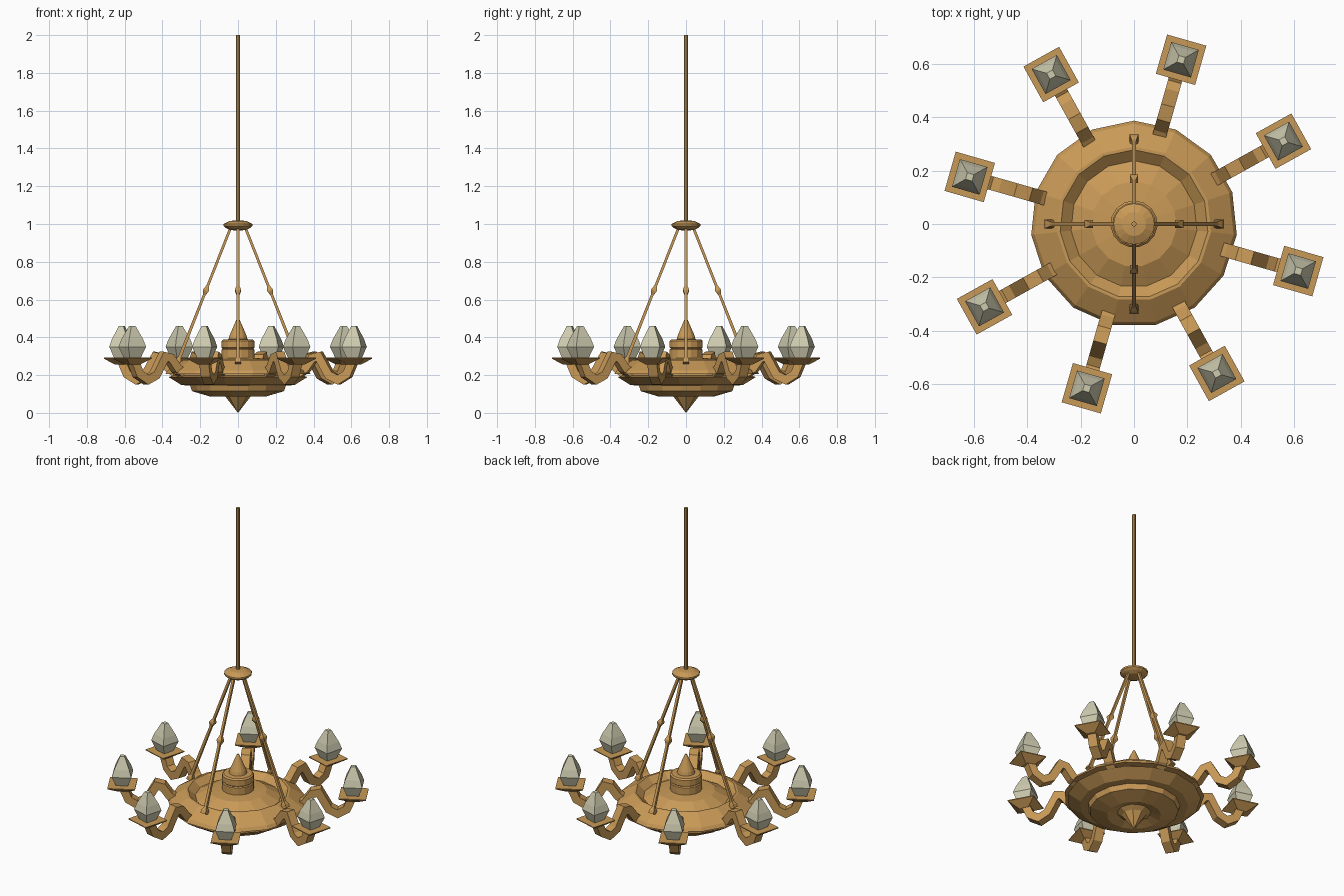
import bpy, bmesh, math
from mathutils import Vector, Matrix

if "Cube" in bpy.data.objects:
    bpy.data.objects.remove(bpy.data.objects["Cube"])


def material(name, color):
    m = bpy.data.materials.new(name)
    m.diffuse_color = color
    m.use_nodes = True
    m.node_tree.nodes["Principled BSDF"].inputs["Base Color"].default_value = m.diffuse_color
    return m


BRONZE = material("bronze", (0.58, 0.32, 0.095, 1))
GLASS = material("frosted_glass", (0.62, 0.60, 0.43, 1))


def finish(name, bm, mat, matrix):
    bmesh.ops.recalc_face_normals(bm, faces=bm.faces)
    me = bpy.data.meshes.new(name)
    bm.to_mesh(me)
    bm.free()
    me.materials.append(mat)
    ob = bpy.data.objects.new(name, me)
    ob.matrix_world = matrix
    bpy.context.collection.objects.link(ob)
    return ob


def lathe(name, profile, sides, start=0.0, mat=BRONZE, matrix=Matrix()):
    """Revolve (radius, z) points; both ends are closed."""
    bm = bmesh.new()
    rings = []
    for r, z in profile:
        if r == 0:
            rings.append([bm.verts.new((0, 0, z))] * sides)
        else:
            angles = [math.radians(start) + math.tau * i / sides for i in range(sides)]
            rings.append([bm.verts.new((r * math.cos(a), r * math.sin(a), z)) for a in angles])
    for lo, hi in zip(rings, rings[1:]):
        for i in range(sides):
            j = (i + 1) % sides
            bm.faces.new(dict.fromkeys((lo[i], lo[j], hi[j], hi[i])))
    for ring in (rings[0], rings[-1]):
        if ring[0] is not ring[1]:
            bm.faces.new(ring)
    return finish(name, bm, mat, matrix)


def sweep(name, path, width, thick, matrix):
    """Sweep a rectangle along an (x, z) path with mitred corners."""
    bm = bmesh.new()
    pts = [Vector(p) for p in path]
    rings = []
    for i, p in enumerate(pts):
        a = (p - pts[i - 1]).normalized() if i else (pts[1] - p).normalized()
        b = (pts[i + 1] - p).normalized() if i < len(pts) - 1 else a
        t = (a + b).normalized()
        n = Vector((-t.y, t.x)) * thick / 2 / max(0.5, t.dot(a))
        rings.append([bm.verts.new((p.x + s * n.x, w * width / 2, p.y + s * n.y))
                      for s, w in ((1, 1), (1, -1), (-1, -1), (-1, 1))])
    for lo, hi in zip(rings, rings[1:]):
        for i in range(4):
            j = (i + 1) % 4
            bm.faces.new((lo[i], lo[j], hi[j], hi[i]))
    bm.faces.new(rings[0])
    bm.faces.new(rings[-1])
    return finish(name, bm, BRONZE, matrix)


# Central dish: recessed underside, two-tier rim, inner lip and dome
lathe("dish", [(0, 0.135), (0.15, 0.087), (0.245, 0.115), (0.255, 0.145),
               (0.30, 0.147), (0.37, 0.19), (0.345, 0.198), (0.345, 0.205),
               (0.387, 0.205), (0.375, 0.225), (0.29, 0.28), (0.278, 0.28),
               (0.237, 0.245), (0.16, 0.285), (0, 0.30)], 15, 90)

# Pointed finial underneath
lathe("bottom_finial", [(0, 0), (0.068, 0.088), (0.10, 0.108), (0.19, 0.135), (0, 0.14)], 8)

# Hub and spike on top of the dish
lathe("hub", [(0.088, 0.27), (0.088, 0.335), (0.082, 0.34), (0.088, 0.345),
              (0.088, 0.38), (0.08, 0.388), (0.05, 0.39), (0.045, 0.41),
              (0.008, 0.495), (0, 0.505)], 15, 90)

# Canopy and hanging pole
lathe("canopy", [(0, 0.965), (0.04, 0.968), (0.065, 0.98), (0.077, 0.99),
                 (0.077, 1.0), (0.045, 1.016), (0, 1.02)], 16)
lathe("pole", [(0.010, 1.0), (0.010, 2.0)], 8)

# Four suspension rods with a middle knot and flared foot
foot, top = Vector((0.322, 0, 0.262)), Vector((0.04, 0, 0.978))
axis = top - foot
L = axis.length
tilt = Matrix.Translation(foot) @ Matrix.Rotation(math.atan2(axis.x, axis.z), 4, 'Y')
mid = L * 0.54
for k in range(4):
    lathe(f"suspension_rod_{k + 1}",
          [(0.024, 0), (0.021, 0.02), (0.012, 0.035), (0.010, mid - 0.025),
           (0.021, mid - 0.004), (0.021, mid + 0.004), (0.010, mid + 0.025),
           (0.010, L)], 4, 45,
          matrix=Matrix.Rotation(k * math.pi / 2, 4, 'Z') @ tilt)

# Eight arms, each with a square tray and a glass lamp
arm_path = [(0.33, 0.205), (0.375, 0.235), (0.415, 0.29), (0.45, 0.298), (0.505, 0.20),
            (0.555, 0.175), (0.605, 0.205), (0.635, 0.275)]
for k in range(8):
    turn = Matrix.Rotation(math.radians(29 + 45 * k), 4, 'Z')
    out = turn @ Matrix.Translation((0.64, 0, 0))
    sweep(f"arm_{k + 1}", arm_path, 0.052, 0.045, turn)
    lathe(f"tray_{k + 1}", [(0.04, 0.255), (0.108, 0.287), (0.108, 0.292)], 4, 45, matrix=out)
    lathe(f"lamp_{k + 1}", [(0.045, 0.288), (0.076, 0.35), (0.060, 0.39), (0.018, 0.46)],
          4, 45, GLASS, out)
